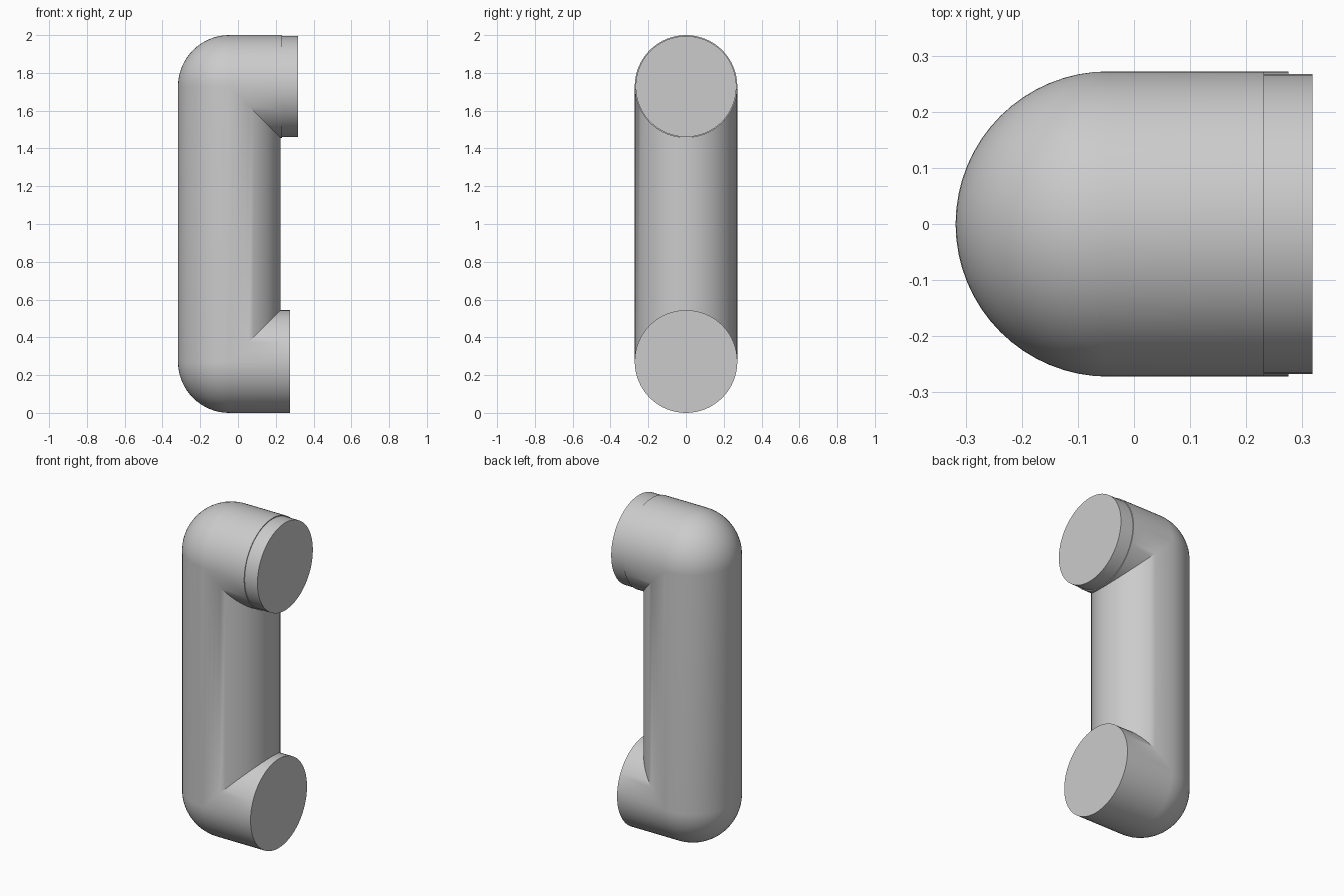
import bpy, bmesh, math

if "Cube" in bpy.data.objects:
    bpy.data.objects.remove(bpy.data.objects["Cube"])

R = 0.272            # pipe radius
CX = -0.046          # axis of the upright
Z_LOW, Z_HIGH = R, 2 - R
SEG, STEPS = 64, 16

grey = bpy.data.materials.new("plain grey")
grey.diffuse_color = (0.6, 0.6, 0.6, 1)
grey.use_nodes = True
grey.node_tree.nodes["Principled BSDF"].inputs["Base Color"].default_value = grey.diffuse_color


def finish(obj):
    obj.data.materials.append(grey)
    bpy.ops.object.select_all(action='DESELECT')
    obj.select_set(True)
    bpy.context.view_layer.objects.active = obj
    bpy.ops.object.shade_smooth_by_angle(angle=math.radians(35))


# Pipe: circles swept along a U; elbows are round outside and mitred inside
bm = bmesh.new()
angles = [2 * math.pi * i / SEG for i in range(SEG)]


def ring(place):
    return [bm.verts.new(place(R * math.cos(a), R * math.sin(a))) for a in angles]


def elbow(t, z, side):
    def place(c, y):
        if c > 1e-6:
            return (CX + c, y, z + side * c)
        return (CX + c * math.sin(t), y, z + side * c * math.cos(t))
    return place


turns = [math.pi / 2 * i / STEPS for i in range(STEPS + 1)]
rings = [ring(lambda c, y: (0.275, y, Z_LOW + c))]
rings += [ring(elbow(t, Z_LOW, 1)) for t in turns]
rings += [ring(elbow(t, Z_HIGH, -1)) for t in reversed(turns)]
rings += [ring(lambda c, y: (0.232, y, Z_HIGH - c))]
for a, b in zip(rings, rings[1:]):
    for i in range(SEG):
        j = (i + 1) % SEG
        bm.faces.new((a[i], a[j], b[j], b[i]))
bm.faces.new(rings[0])
bm.faces.new(rings[-1])
bmesh.ops.remove_doubles(bm, verts=bm.verts, dist=1e-5)
bmesh.ops.recalc_face_normals(bm, faces=bm.faces)
mesh = bpy.data.meshes.new("pipe_handle")
bm.to_mesh(mesh)
bm.free()
pipe = bpy.data.objects.new("pipe_handle", mesh)
bpy.context.collection.objects.link(pipe)
finish(pipe)

# End plug: slightly narrower disc on the upper arm
bpy.ops.mesh.primitive_cylinder_add(vertices=SEG, radius=0.267, depth=0.096,
                                    location=(0.27, 0, Z_HIGH),
                                    rotation=(0, math.pi / 2, 0))
plug = bpy.context.object
plug.name = "end_plug"
finish(plug)
